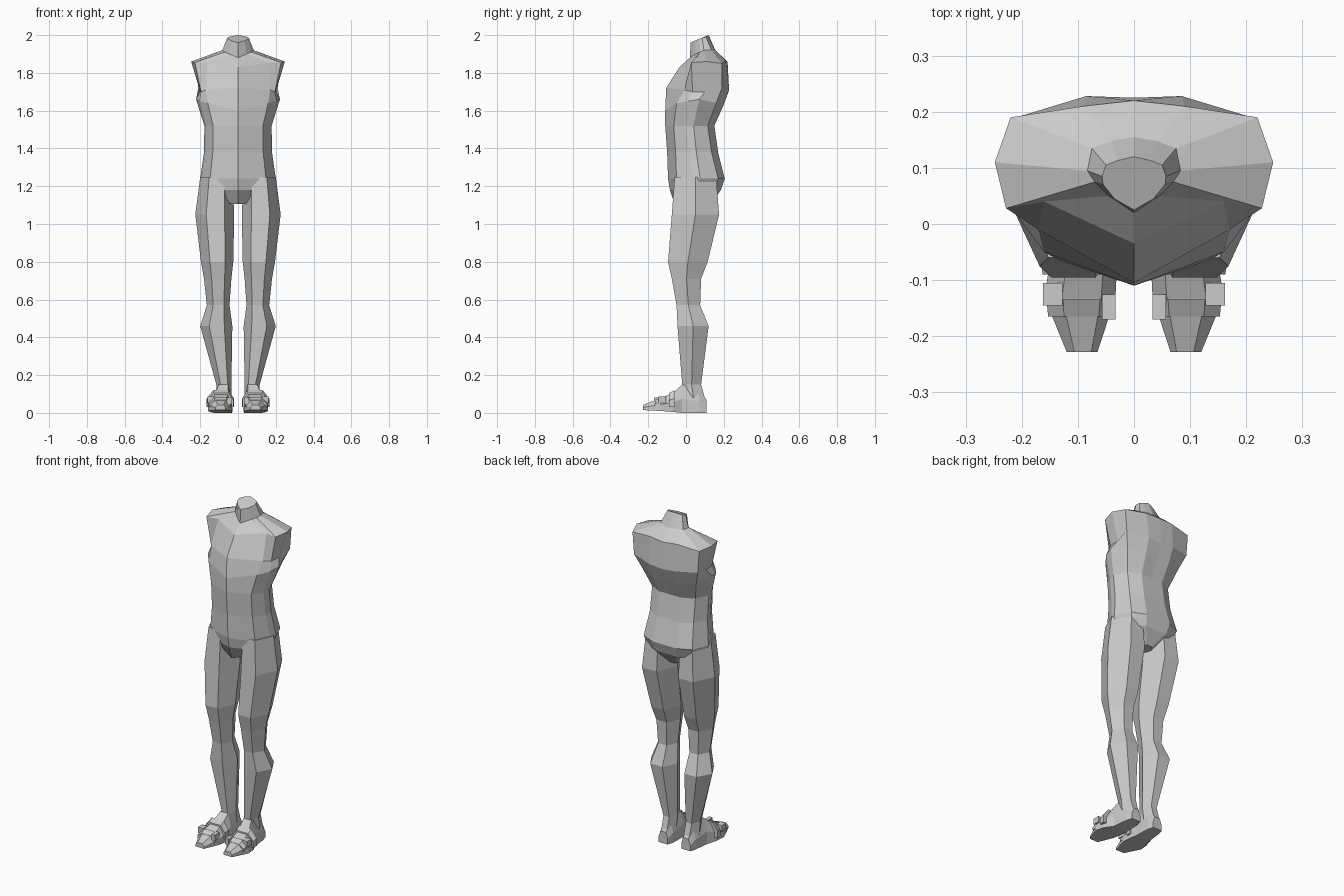
import bpy
import bmesh
from mathutils import Vector

old = bpy.data.objects.get("Cube")
if old:
    bpy.data.objects.remove(old, do_unlink=True)

# One plain grey for the whole figure
grey = bpy.data.materials.new("plain_grey")
grey.use_nodes = True
colour = (0.6, 0.6, 0.6, 1)
grey.diffuse_color = colour
grey.node_tree.nodes["Principled BSDF"].inputs["Base Color"].default_value = colour


def mirrored_loft(name, rings, closed=True, merge=False):
    """Skin a list of point rings, cap both ends and mirror across the middle."""
    bm = bmesh.new()
    loops = [[bm.verts.new(point) for point in ring] for ring in rings]
    count = len(loops[0])
    for lower, upper in zip(loops, loops[1:]):
        for i in range(count if closed else count - 1):
            j = (i + 1) % count
            bm.faces.new((lower[i], lower[j], upper[j], upper[i]))
    bm.faces.new(loops[0][::-1])
    bm.faces.new(loops[-1])
    bmesh.ops.recalc_face_normals(bm, faces=bm.faces[:])
    mesh = bpy.data.meshes.new(name)
    bm.to_mesh(mesh)
    bm.free()
    mesh.materials.append(grey)
    obj = bpy.data.objects.new(name, mesh)
    bpy.context.collection.objects.link(obj)
    mirror = obj.modifiers.new("mirror", "MIRROR")
    mirror.use_clip = merge
    mirror.use_mirror_merge = merge
    return obj


def torso_ring(z, front, back, width):
    """Half section of the waist and hips, from belly line to spine."""
    middle = front + (back - front) * 0.5
    return [
        (0, front, z),
        (width * 0.74, front + 0.045, z),
        (width * 0.95, middle - 0.02, z),
        (width, middle + 0.02, z),
        (width * 0.8, back - 0.035, z),
        (width * 0.4, back, z),
        (0, back, z),
    ]


def leg_ring(z, front, back, inner, outer):
    """Six-sided section of one leg."""
    span = outer - inner
    near, far = inner + span * 0.25, inner + span * 0.72
    middle = front + (back - front) * 0.5
    return [
        (near, front, z), (far, front, z), (outer, middle, z),
        (far, back, z), (near, back, z), (inner, middle, z),
    ]


def foot_ring(y, inner, outer, bottom, top):
    """Cross-section of the foot, wide below and narrow on top."""
    span = outer - inner
    side = bottom + (top - bottom) * 0.5
    return [
        (inner, y, bottom), (outer, y, bottom), (outer, y, side),
        (outer - span * 0.25, y, top), (inner + span * 0.2, y, top),
        (inner, y, side),
    ]


# Torso: waist and hips by formula, shoulders and neck by section
waist = [
    (1.105, -0.06, 0.13, 0.045),
    (1.18, -0.085, 0.185, 0.175),
    (1.24, -0.095, 0.205, 0.2),
    (1.38, -0.1, 0.17, 0.18),
    (1.52, -0.11, 0.15, 0.178),
]
armpit = [
    (0, -0.11, 1.6), (0.16, -0.05, 1.64), (0.205, 0.01, 1.65),
    (0.222, 0.07, 1.66), (0.18, 0.16, 1.64), (0.08, 0.195, 1.62),
    (0, 0.19, 1.62),
]
chest = [
    (0, -0.105, 1.72), (0.17, -0.01, 1.71), (0.195, 0.035, 1.7),
    (0.2, 0.1, 1.7), (0.21, 0.19, 1.72), (0.085, 0.228, 1.71),
    (0, 0.225, 1.7),
]
shoulder = [
    (0, -0.035, 1.83), (0.16, 0.04, 1.855), (0.228, 0.028, 1.855),
    (0.248, 0.11, 1.86), (0.22, 0.19, 1.85), (0.09, 0.21, 1.865),
    (0, 0.22, 1.86),
]
neck_base = [
    (0, 0.02, 1.88), (0.045, 0.05, 1.9), (0.07, 0.075, 1.91),
    (0.083, 0.095, 1.92), (0.075, 0.135, 1.92), (0.04, 0.148, 1.92),
    (0, 0.155, 1.92),
]
neck_top = [
    (0, 0.025, 1.96), (0.035, 0.045, 1.97), (0.055, 0.07, 1.98),
    (0.057, 0.085, 1.985), (0.05, 0.105, 1.99), (0.03, 0.113, 1.995),
    (0, 0.12, 2.0),
]
mirrored_loft(
    "torso",
    [torso_ring(*row) for row in waist]
    + [armpit, chest, shoulder, neck_base, neck_top],
    closed=False, merge=True,
)

# Legs from ankle to hip
leg_rows = [
    (0.06, -0.02, 0.105, 0.035, 0.115),
    (0.15, -0.02, 0.08, 0.035, 0.115),
    (0.46, -0.045, 0.12, 0.03, 0.2),
    (0.57, -0.05, 0.075, 0.045, 0.165),
    (0.71, -0.075, 0.08, 0.035, 0.18),
    (0.8, -0.095, 0.115, 0.025, 0.196),
    (1.05, -0.075, 0.175, 0.02, 0.226),
    (1.25, -0.06, 0.16, 0.03, 0.2),
]
mirrored_loft("legs", [leg_ring(*row) for row in leg_rows])

# Feet from toe to heel
foot_rows = [
    (-0.228, 0.065, 0.12, 0.015, 0.042),
    (-0.13, 0.033, 0.16, 0.01, 0.08),
    (-0.07, 0.03, 0.15, 0.005, 0.105),
    (-0.02, 0.033, 0.125, 0, 0.15),
    (0.07, 0.035, 0.115, 0, 0.12),
    (0.108, 0.045, 0.105, 0, 0.07),
]
mirrored_loft("feet", [foot_ring(*row) for row in foot_rows])

# Sandal straps wrap the foot, one over the toes and one at the instep
for name, front, back, inner, outer, low, high in (
    ("toe_straps", -0.165, -0.135, 0.04, 0.153, 0.068, 0.084),
    ("instep_straps", -0.09, -0.06, 0.024, 0.163, 0.105, 0.121),
):
    mirrored_loft(name, [
        foot_ring(front, inner, outer, 0.03, low),
        foot_ring(back, inner - 0.003, outer + 0.003, 0.03, high),
    ])


def side_block(name, centre, size):
    """Small buckle block on the side of the foot."""
    centre, half = Vector(centre), Vector(size) / 2
    corners = ((-1, -1), (1, -1), (1, 1), (-1, 1))
    mirrored_loft(name, [
        [centre + half * Vector((x, y, z)) for x, y in corners]
        for z in (-1, 1)
    ])


side_block("outer_buckles", (0.145, -0.125, 0.07), (0.035, 0.04, 0.035))
side_block("inner_buckles", (0.045, -0.148, 0.065), (0.024, 0.045, 0.035))
